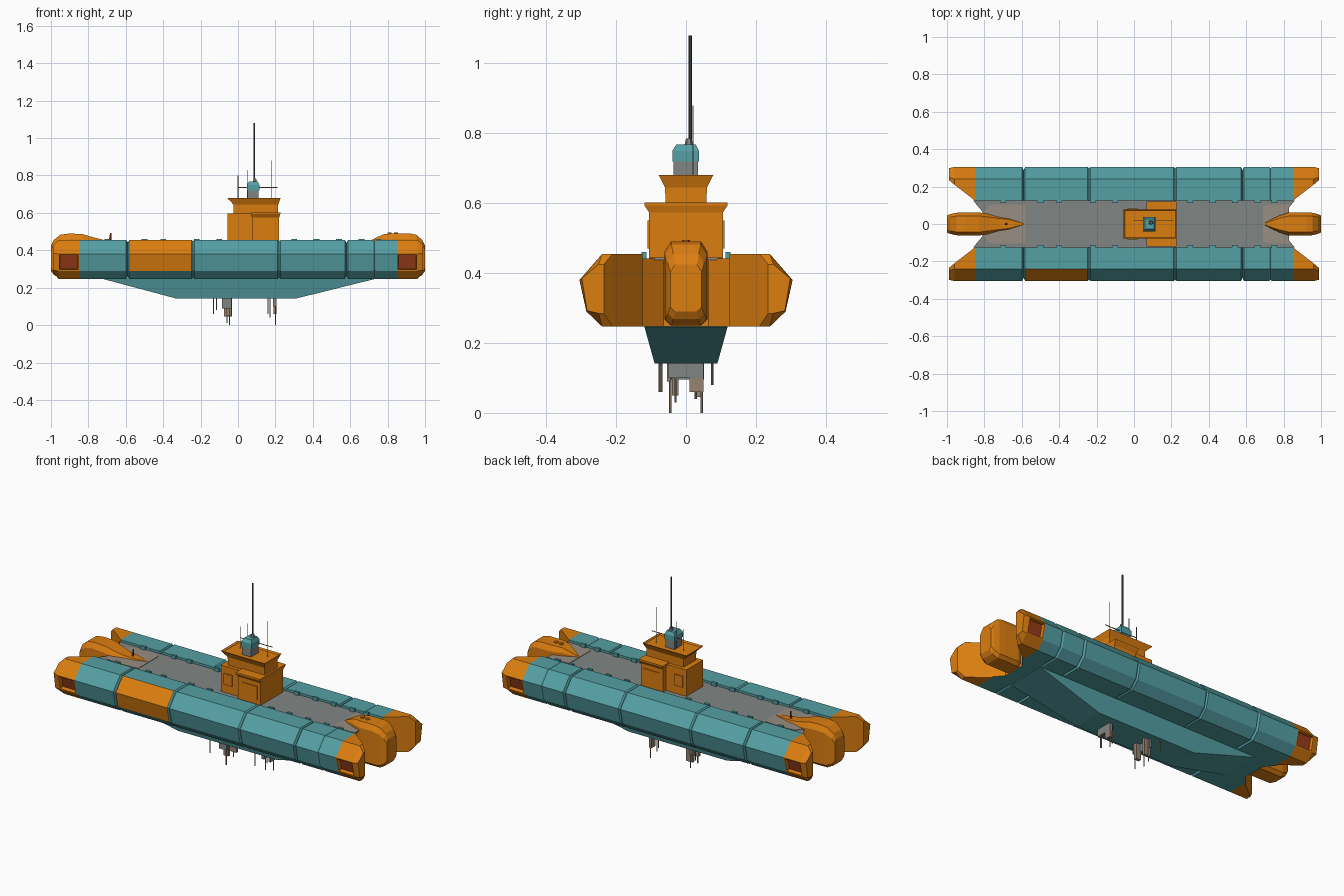
import bpy, bmesh, math
from mathutils import Vector


def mat(name, rgb):
    m = bpy.data.materials.new(name)
    lin = [((c / 255 + 0.055) / 1.055) ** 2.4 for c in rgb]
    m.diffuse_color = (*lin, 1)
    return m


TEAL = mat("teal paint", (84, 160, 164))
ORANGE = mat("orange paint", (220, 126, 16))
RED = mat("rust red", (152, 60, 24))
GRAY = mat("deck gray", (128, 134, 132))
TAN = mat("worn tan", (152, 142, 130))
BROWN = mat("strut brown", (150, 132, 114))
DARK = mat("mast gray", (75, 80, 82))


def finish(name, bm, mats, rule=None):
    bmesh.ops.recalc_face_normals(bm, faces=bm.faces)
    if rule:
        for f in bm.faces:
            f.material_index = rule(f.calc_center_median(), f.normal)
    me = bpy.data.meshes.new(name)
    bm.to_mesh(me)
    bm.free()
    for m in mats:
        me.materials.append(m)
    ob = bpy.data.objects.new(name, me)
    bpy.context.collection.objects.link(ob)
    return ob


def loft_bm(rings):
    bm = bmesh.new()
    vs = [[bm.verts.new(p) for p in r] for r in rings]
    n = len(rings[0])
    for a, b in zip(vs, vs[1:]):
        for i in range(n):
            j = (i + 1) % n
            bm.faces.new((a[i], a[j], b[j], b[i]))
    bm.faces.new(vs[0])
    bm.faces.new(vs[-1])
    bmesh.ops.recalc_face_normals(bm, faces=bm.faces)
    return bm


def rect(x0, x1, y0, y1, z):
    return [(x0, y0, z), (x1, y0, z), (x1, y1, z), (x0, y1, z)]


def box(name, x0, x1, y0, y1, z0, z1, m):
    return finish(name, loft_bm([rect(x0, x1, y0, y1, z0), rect(x0, x1, y0, y1, z1)]), [m])


def rod(name, p, q, r, m, r2=None):
    p, q = Vector(p), Vector(q)
    bm = bmesh.new()
    bmesh.ops.create_cone(bm, cap_ends=True, segments=6, radius1=r,
                          radius2=r if r2 is None else r2, depth=(q - p).length)
    ob = finish(name, bm, [m])
    ob.rotation_mode = 'QUATERNION'
    ob.rotation_quaternion = (q - p).to_track_quat('Z', 'Y')
    ob.location = (p + q) / 2
    return ob


# side pontoons: lofted along x, with grooves between the hull segments
def section(x, s, yi=0.125, sink=0.0):
    pts = [(yi, 0.455), (0.24, 0.455), (0.305, 0.38), (0.285, 0.29), (0.24, 0.247), (yi, 0.247)]
    k = 1 - sink
    return [(x, s * (y if y == yi else 0.19 + (y - 0.19) * k), 0.35 + (z - 0.35) * k)
            for y, z in pts]


def tip(x, s):
    return [(x, s * y, z) for y, z in ((0.235, 0.425), (0.25, 0.425), (0.298, 0.385),
                                       (0.283, 0.292), (0.25, 0.285), (0.235, 0.285))]


grooves = [(-0.59, 0.16), (-0.24, 0.06), (0.22, 0.06), (0.58, 0.16), (0.73, 0.05)]
for s, side in ((-1, "front"), (1, "back")):
    rings = [tip(-0.99, s), section(-0.96, s, 0.21), section(-0.85, s)]
    for g, d in grooves:
        rings += [section(g - 0.008, s), section(g, s, sink=d), section(g + 0.008, s)]
    rings += [section(0.85, s), section(0.96, s, 0.21), tip(0.99, s)]
    bm = loft_bm(rings)

    def paint(c, n):
        if abs(c.x) > 0.86:
            return 1
        panel = s < 0 and -0.58 < c.x < -0.25 and abs(n.y) > 0.5 and n.z > -0.4 and c.y < -0.2
        return 1 if panel else 0
    for f in bm.faces:
        f.material_index = paint(f.calc_center_median(), f.normal)
    # recessed red openings at both ends
    ports = [f for f in bm.faces if 0.86 < abs(f.calc_center_median().x) < 0.94
             and f.normal.y * s > 0.9 and f.normal.z < 0]
    bmesh.ops.inset_individual(bm, faces=ports, thickness=0.009)
    bmesh.ops.inset_individual(bm, faces=ports, thickness=0.001, depth=-0.022)
    for f in ports:
        f.material_index = 2
    finish(side + "_pontoon", bm, [TEAL, ORANGE, RED])
    # small cleats along the deck edge
    for i, x in enumerate((-0.7, -0.5, -0.4, -0.22, -0.1, 0.3, 0.42, 0.54, 0.66, 0.75)):
        box(f"{side}_cleat_{i}", x - 0.015, x + 0.015, s * 0.12 - 0.007, s * 0.12 + 0.007,
            0.435, 0.461, TEAL)

# central hull with gray deck and orange slanted ends
plan = [(-0.86, -0.125), (0.86, -0.125), (0.81, -0.065), (0.81, 0.065),
        (0.86, 0.125), (-0.86, 0.125), (-0.81, 0.065), (-0.81, -0.065)]
finish("central_hull", loft_bm([[(x, y, z) for x, y in plan] for z in (0.247, 0.442)]),
       [TEAL, ORANGE, GRAY],
       lambda c, n: 2 if n.z > 0.5 else (1 if abs(n.x) > 0.3 else 0))

# worn patches of deck around the bumpers
for name, cx, x0, x1 in (("left_worn_patch", -0.68, -0.82, -0.58),
                         ("right_worn_patch", 0.79, 0.69, 0.83)):
    ring = []
    for i in range(16):
        a = math.tau * i / 16
        x = min(x1, max(x0, cx + 0.14 * math.cos(a)))
        ring.append((x, 0.115 * max(-0.9, min(0.9, 1.2 * math.sin(a))), 0))
    finish(name, loft_bm([[(x, y, z) for x, y, _ in ring] for z in (0.438, 0.4445)]), [TAN])

# keel
finish("keel", loft_bm([[(x, -0.12, 0.25), (x, 0.12, 0.25), (x, w, z), (x, -w, z)]
                        for x, w, z in ((-0.72, 0.119, 0.246), (-0.33, 0.09, 0.142),
                                        (0.31, 0.09, 0.142), (0.73, 0.119, 0.246))]), [TEAL])


# rounded end bumpers: stations of x, half width, top, bottom
def bumper(name, stations):
    rings = []
    for x, w, t, b in stations:
        c = min(0.03, w * 0.5)
        rings.append([(x, -w * 0.7, b), (x, -w, b + c * 0.6), (x, -w, t - c), (x, -w * 0.7, t),
                      (x, w * 0.7, t), (x, w, t - c), (x, w, b + c * 0.6), (x, w * 0.7, b)])
    finish(name, loft_bm(rings), [ORANGE])


bumper("left_bumper", [(-1.0, 0.045, 0.425, 0.29), (-0.985, 0.052, 0.455, 0.268),
                       (-0.95, 0.06, 0.483, 0.25), (-0.9, 0.062, 0.49, 0.25),
                       (-0.83, 0.062, 0.486, 0.25), (-0.77, 0.052, 0.468, 0.255),
                       (-0.72, 0.042, 0.456, 0.26), (-0.67, 0.034, 0.452, 0.26),
                       (-0.59, 0.004, 0.446, 0.4)])
bumper("right_bumper", [(0.70, 0.006, 0.447, 0.4), (0.74, 0.028, 0.468, 0.26),
                        (0.78, 0.046, 0.486, 0.255), (0.83, 0.062, 0.49, 0.25),
                        (0.92, 0.062, 0.49, 0.25), (0.955, 0.06, 0.482, 0.25),
                        (0.985, 0.052, 0.455, 0.268), (1.0, 0.045, 0.425, 0.29)])
rod("deck_post", (-0.685, 0, 0.44), (-0.68, 0, 0.493), 0.007, RED, 0.004)
for i, x in enumerate((0.81, 0.845)):
    rod(f"bumper_cap_{i}", (x, 0, 0.48), (x, 0, 0.495), 0.012, ORANGE)

# tower
box("tower_narrow_base", -0.057, 0.08, -0.078, 0.078, 0.43, 0.597, ORANGE)
box("tower_wide_base", 0.075, 0.22, -0.106, 0.106, 0.43, 0.575, ORANGE)
finish("tower_flange", loft_bm([rect(0.075, 0.22, -0.106, 0.106, 0.574),
                                rect(0.068, 0.226, -0.119, 0.119, 0.594),
                                rect(0.068, 0.226, -0.119, 0.119, 0.602)]), [ORANGE])
bm = loft_bm([rect(-0.025, 0.215, -0.058, 0.058, 0.59), rect(-0.025, 0.215, -0.06, 0.06, 0.645),
              rect(-0.057, 0.228, -0.078, 0.078, 0.68)])
top = [f for f in bm.faces if f.normal.z > 0.9]
bmesh.ops.inset_individual(bm, faces=top, thickness=0.008, depth=-0.009)
finish("tower_bridge", bm, [ORANGE])
for s in (-1, 1):
    box("tower_hatch", -0.035, 0.02, s * 0.08 - 0.004, s * 0.08 + 0.004, 0.49, 0.555, ORANGE)
    box("tower_side_panel", 0.1, 0.2, s * 0.107 - 0.003, s * 0.107 + 0.003, 0.47, 0.55, ORANGE)

# periscope housing, mast and aerials
box("periscope_base", 0.052, 0.11, -0.036, 0.034, 0.665, 0.725, GRAY)
finish("periscope_head", loft_bm([rect(0.048, 0.114, -0.039, 0.037, 0.72),
                                  rect(0.048, 0.114, -0.039, 0.037, 0.75),
                                  rect(0.06, 0.106, -0.028, 0.028, 0.768)]), [TEAL])
rod("periscope_cap", (0.09, 0.008, 0.76), (0.09, 0.008, 0.785), 0.014, GRAY, 0.008)
rod("main_mast", (0.087, 0.012, 0.76), (0.087, 0.012, 1.08), 0.0045, DARK)
rod("cross_rod", (0.0, 0.02, 0.735), (0.21, 0.02, 0.735), 0.0025, BROWN)
rod("left_aerial", (0.0, 0.02, 0.67), (0.0, 0.02, 0.80), 0.002, BROWN)
rod("right_aerial", (0.18, 0.02, 0.67), (0.18, 0.02, 0.88), 0.002, BROWN)
rod("short_aerial", (0.05, 0.02, 0.67), (0.05, 0.02, 0.83), 0.002, BROWN)

# struts and spikes under the keel
box("left_strut_plate", -0.085, -0.035, -0.055, -0.045, 0.09, 0.145, GRAY)
box("left_strut_bridge", -0.075, -0.06, -0.055, 0.052, 0.095, 0.145, GRAY)
box("left_strut_blade", -0.075, -0.032, 0.03, 0.045, 0.045, 0.145, BROWN)
box("left_strut_fin", -0.065, -0.035, -0.04, -0.022, 0.05, 0.145, BROWN)
box("right_strut_bridge", 0.188, 0.205, -0.05, 0.05, 0.1, 0.145, GRAY)
box("right_strut_blade", 0.19, 0.205, 0.01, 0.05, 0.06, 0.145, BROWN)
for i, (x, y, z) in enumerate(((-0.13, -0.075, 0.06), (-0.115, 0.075, 0.08), (-0.045, -0.045, 0.0),
                               (-0.06, 0.045, 0.01), (0.16, -0.07, 0.06), (0.2, 0.045, 0.0),
                               (0.2, -0.03, 0.03), (0.17, 0.028, 0.04))):
    rod(f"spike_{i}", (x, y, z), (x, y, 0.146), 0.003, BROWN)
